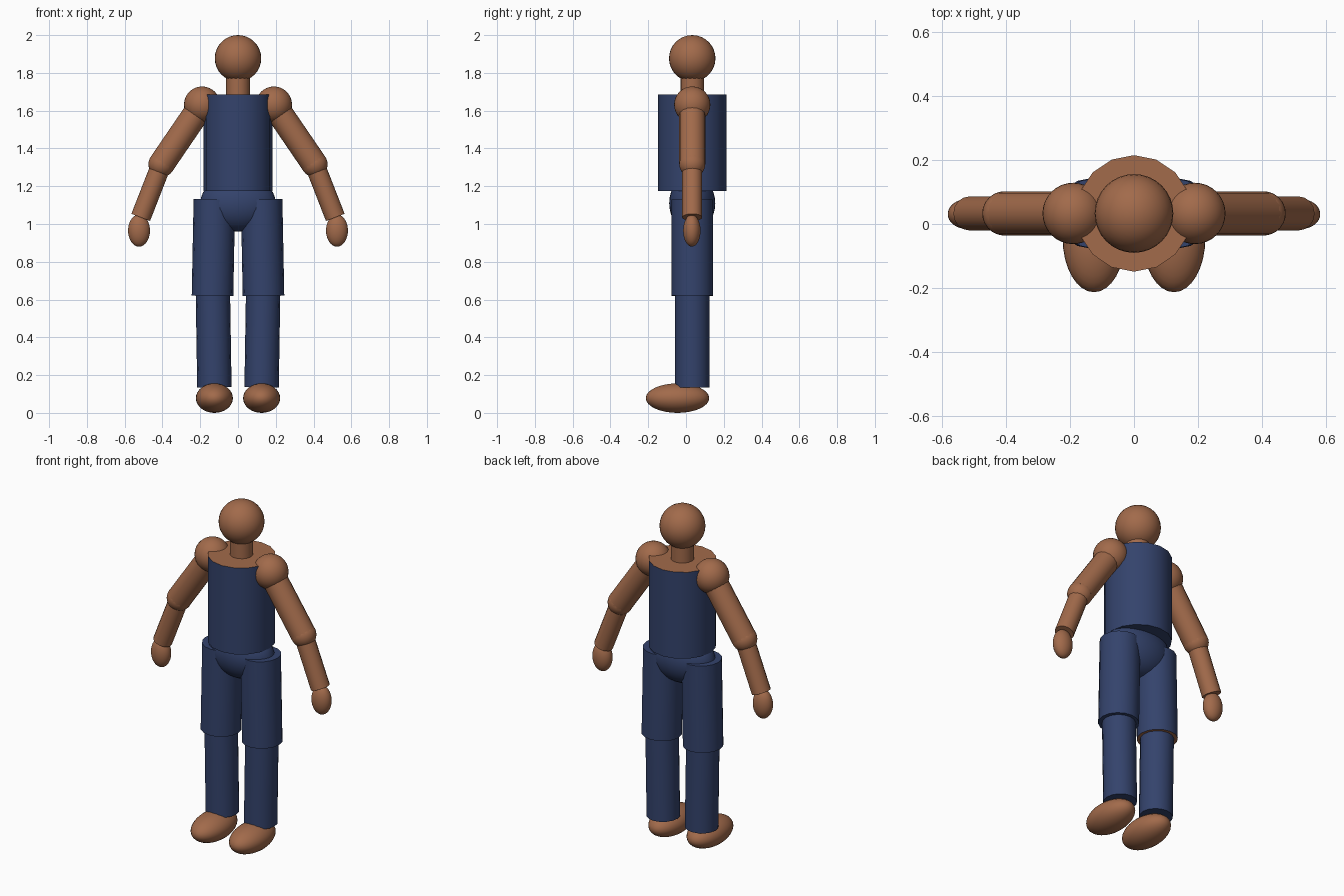
import bpy, bmesh
from mathutils import Vector, Matrix

if "Cube" in bpy.data.objects:
    bpy.data.objects.remove(bpy.data.objects["Cube"])

Y = 0.033  # depth of the body axis


def material(name, rgb):
    m = bpy.data.materials.new(name)
    m.diffuse_color = (*rgb, 1)
    m.use_nodes = True
    m.node_tree.nodes["Principled BSDF"].inputs["Base Color"].default_value = m.diffuse_color
    return m


skin = material("brown skin", (0.36, 0.145, 0.07))
cloth = material("navy cloth", (0.034, 0.056, 0.15))


def finish(name, bm, mats, caps=None):
    me = bpy.data.meshes.new(name)
    for m in mats:
        me.materials.append(m)
    bm.normal_update()
    if caps:  # end faces take the second colour
        for f in bm.faces:
            if (f.normal.z > 0.9 and "top" in caps) or (f.normal.z < -0.9 and "bottom" in caps):
                f.material_index = 1
    bm.to_mesh(me)
    bm.free()
    ob = bpy.data.objects.new(name, me)
    bpy.context.collection.objects.link(ob)
    bpy.ops.object.select_all(action='DESELECT')
    bpy.context.view_layer.objects.active = ob
    ob.select_set(True)
    bpy.ops.object.shade_smooth_by_angle()


def ellipsoid(name, center, radii, mat):
    bm = bmesh.new()
    bmesh.ops.create_uvsphere(bm, u_segments=32, v_segments=16, radius=1)
    bmesh.ops.transform(bm, verts=bm.verts,
                        matrix=Matrix.Translation(center) @ Matrix.Diagonal((*radii, 1)))
    finish(name, bm, [mat])


def limb(name, a, b, r, mats, caps=None):
    a, b = Vector(a), Vector(b)
    d = b - a
    bm = bmesh.new()
    bmesh.ops.create_cone(bm, cap_ends=True, segments=16, radius1=r, radius2=r, depth=d.length)
    # swing about the depth axis from vertical to the limb direction
    rot = Vector((0, 0, 1)).rotation_difference(d).to_matrix().to_4x4()
    bmesh.ops.transform(bm, verts=bm.verts, matrix=Matrix.Translation((a + b) / 2) @ rot)
    finish(name, bm, mats, caps)


# Head, neck and trunk
ellipsoid("head", (0, Y, 1.877), (0.123,) * 3, skin)
limb("neck", (0, Y, 1.66), (0, Y, 1.79), 0.063, [skin])
limb("torso", (0, Y, 1.175), (0, Y, 1.685), 0.182, [cloth, skin], "top")
ellipsoid("pelvis", (0, Y, 1.11), (0.2, 0.122, 0.15), cloth)

for s, side in ((-1, "right"), (1, "left")):
    # Arm
    shoulder = (s * 0.19, Y, 1.632)
    elbow = (s * 0.405, Y, 1.317)
    wrist = (s * 0.515, Y, 1.035)
    ellipsoid(side + "_shoulder", shoulder, (0.096,) * 3, skin)
    limb(side + "_upper_arm", elbow, shoulder, 0.069, [skin])
    ellipsoid(side + "_elbow", elbow, (0.069,) * 3, skin)
    limb(side + "_forearm", wrist, elbow, 0.053, [skin])
    ellipsoid(side + "_hand", (s * 0.524, Y - 0.002, 0.965), (0.058, 0.046, 0.085), skin)
    # Leg
    limb(side + "_thigh", (s * 0.135, Y, 0.62), (s * 0.125, Y, 1.13), 0.11,
         [cloth, skin], "bottom" if s < 0 else None)
    limb(side + "_shin", (s * 0.125, Y, 0.135), (s * 0.133, Y, 0.64), 0.091, [cloth])
    ellipsoid(side + "_foot", (s * 0.125, -0.045, 0.078), (0.098, 0.168, 0.078), skin)
